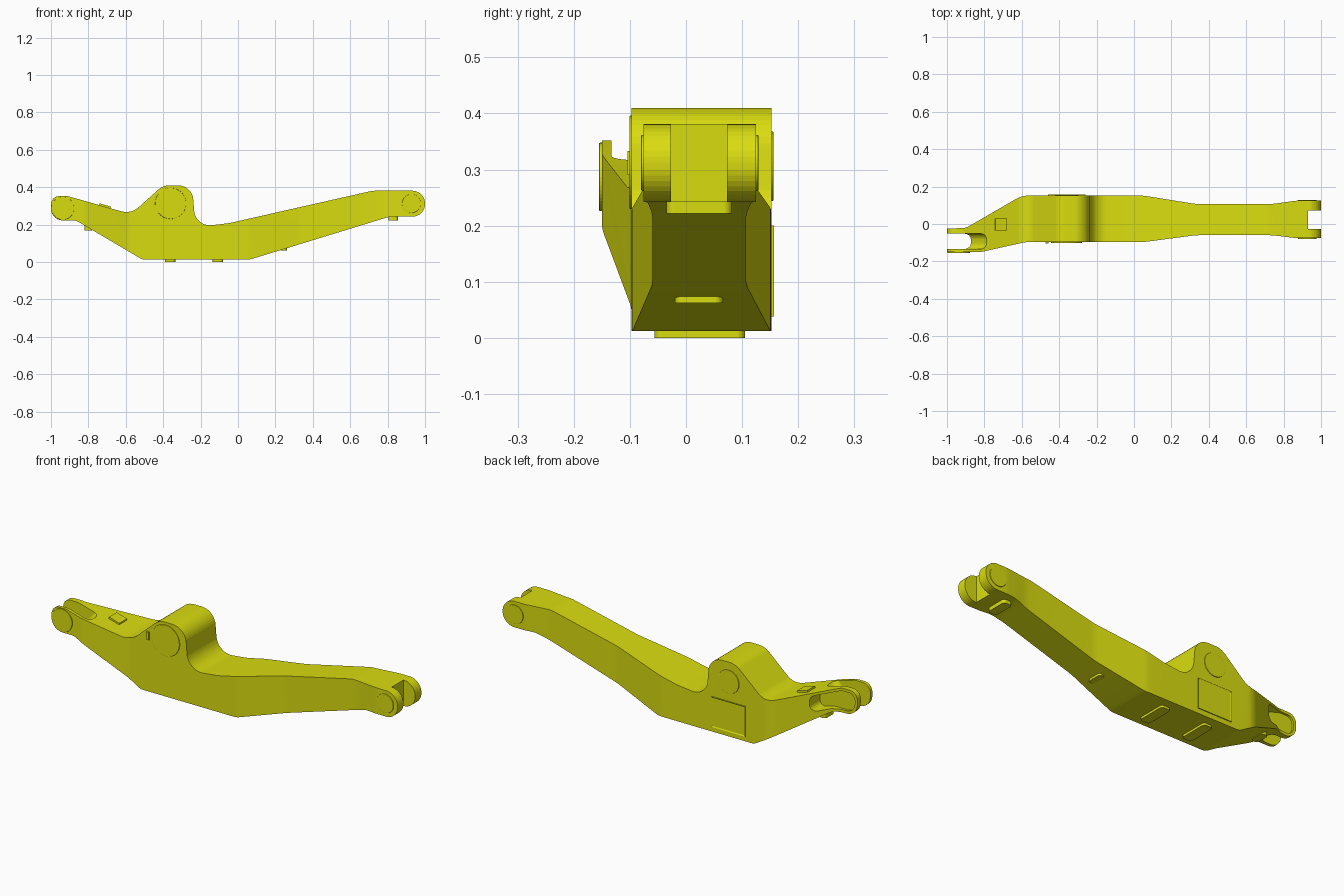
import bpy, bmesh, math
from mathutils import Vector, Matrix

if "Cube" in bpy.data.objects:
    bpy.data.objects.remove(bpy.data.objects["Cube"], do_unlink=True)

yellow = bpy.data.materials.new("machine yellow")
yellow.use_nodes = True
color = (0.70, 0.72, 0.005, 1)
yellow.diffuse_color = color
yellow.node_tree.nodes["Principled BSDF"].inputs["Base Color"].default_value = color


def rounded(corners, step=9):
    """Fillet each (u, v, radius) corner of a polygon."""
    out, n = [], len(corners)
    for i, (u, v, r) in enumerate(corners):
        p = Vector((u, v))
        a = Vector(corners[i - 1][:2]) - p
        b = Vector(corners[(i + 1) % n][:2]) - p
        if r == 0:
            out.append(p)
            continue
        half = a.angle(b) / 2
        t = min(r / math.tan(half), 0.49 * a.length, 0.49 * b.length)
        r = t * math.tan(half)
        mid = p + (a.normalized() + b.normalized()).normalized() * r / math.sin(half)
        s, e = p + a.normalized() * t - mid, p + b.normalized() * t - mid
        turn = math.atan2(s.x * e.y - s.y * e.x, s.dot(e))
        k = max(2, math.ceil(abs(math.degrees(turn)) / step))
        for j in range(k + 1):
            out.append(mid + Matrix.Rotation(turn * j / k, 2) @ s)
    return out


def prism(name, outline, axis, lo, hi, shear=0.0):
    """Extrude an outline along y (x-z outline) or z (x-y outline)."""
    bm = bmesh.new()
    ends = []
    for w, dx in ((lo, 0), (hi, shear)):
        pts = [(p[0] + dx, w, p[1]) if axis == "y" else (p[0] + dx, p[1], w) for p in outline]
        ends.append([bm.verts.new(p) for p in pts])
    bm.faces.new(ends[0])
    bm.faces.new(ends[1][::-1])
    n = len(outline)
    for i in range(n):
        j = (i + 1) % n
        bm.faces.new((ends[0][i], ends[1][i], ends[1][j], ends[0][j]))
    bmesh.ops.recalc_face_normals(bm, faces=bm.faces)
    mesh = bpy.data.meshes.new(name)
    bm.to_mesh(mesh)
    bm.free()
    obj = bpy.data.objects.new(name, mesh)
    bpy.context.collection.objects.link(obj)
    mesh.materials.append(yellow)
    return obj


def rect(x0, x1, v0, v1, r=0.0):
    return rounded([(x0, v0, r), (x1, v0, r), (x1, v1, r), (x0, v1, r)])


def combine(obj, tool, operation):
    mod = obj.modifiers.new(operation.lower(), "BOOLEAN")
    mod.operation, mod.object, mod.solver = operation, tool, "EXACT"
    bpy.context.view_layer.objects.active = obj
    bpy.ops.object.modifier_apply(modifier=mod.name)
    bpy.data.objects.remove(tool, do_unlink=True)


def bevel(obj, width):
    mod = obj.modifiers.new("edge", "BEVEL")
    mod.width, mod.segments = width, 2
    mod.limit_method, mod.angle_limit = "ANGLE", math.radians(40)


def boss(name, x, z, r, lo, hi):
    ring = [(x + r * math.cos(a), z + r * math.sin(a))
            for a in (math.tau * i / 48 for i in range(48))]
    bevel(prism(name, ring, "y", lo, hi), 0.002)


# Lever beam: side silhouette crossed with the plan silhouette
side = [(-1, .352, .064), (-.91, .352, .06), (-.572, .256, .1), (-.40, .41, .09),
        (-.245, .41, .09), (-.228, .187, .11), (-.05, .207, .25), (.72, .381, .12),
        (1, .381, .069), (1, .242, .069), (.81, .242, .1), (.06, .012, .08),
        (-.51, .012, .06), (-.866, .222, .06), (-1, .222, .064)]
plan = [(-1.1, -.025, 0), (-.90, -.022, .08), (-.60, .152, .14), (.05, .152, .3),
        (.33, .107, .3), (.74, .107, .3), (.87, .125, .2), (1.1, .125, 0),
        (1.1, -.076, 0), (.87, -.076, .2), (.74, -.06, .3), (.33, -.06, .3),
        (.05, -.097, .3), (-.58, -.097, .14), (-.82, -.15, .16), (-1.1, -.15, 0)]
beam = prism("lever_beam", rounded(side), "y", -.3, .3)
combine(beam, prism("plan_cutter", rounded(plan, 4), "z", -.2, .6), "INTERSECT")

# Square fork slot at one end, slanted round-ended slot at the other
combine(beam, prism("fork_slot", rect(.93, 1.2, -.027, .073), "z", .1, .5), "DIFFERENCE")
combine(beam, prism("slanted_slot", rect(-1.3, -.89, -.133, -.052, .035), "z", .2, .36, .14),
        "DIFFERENCE")

# Recess in the back face of the narrow fork
pocket = [(-.985, .337, .05), (-.91, .337, .05), (-.77, .298, .03),
          (-.77, .212, .03), (-.86, .237, .04), (-.985, .237, .05)]
combine(beam, prism("fork_pocket", rounded(pocket), "y", -.034, .2), "DIFFERENCE")
bpy.ops.object.select_all(action="DESELECT")
beam.select_set(True)
bpy.context.view_layer.objects.active = beam
bpy.ops.object.shade_smooth_by_angle(angle=math.radians(5))

# Pivot bosses
boss("pivot_boss_front", -.36, .313, .083, -.101, -.08)
boss("pivot_boss_back", -.36, .306, .062, .13, .156)
boss("fork_boss_front", .927, .312, .05, -.08, -.06)
boss("fork_boss_back", .927, .312, .05, .11, .129)
boss("narrow_fork_boss", -.937, .287, .061, -.155, -.14)

# Weld bars under the beam
for name, x0, x1, y0, y1, z0, z1 in (
        ("belly_bar_rear", -.39, -.335, -.056, .105, 0, .02),
        ("belly_bar_middle", -.135, -.08, -.056, .105, 0, .02),
        ("ramp_bar", .228, .262, -.02, .066, .062, .09),
        ("fork_bar", .805, .855, -.035, .082, .222, .26),
        ("narrow_ramp_bar", -.82, -.78, -.09, -.01, .168, .2)):
    prism(name, rect(x0, x1, y0, y1, .015), "z", z0, z1)
prism("front_tab", rect(-.472, -.458, .29, .333), "y", -.104, -.09)

# Pad lying on the sloping top
pad = prism("top_pad", rect(-.032, .032, -.035, .03), "z", -.01, .009)
pad.location = (-.712, 0, .296)
pad.rotation_euler.y = math.radians(15.9)

# Framed plate on the back
plate = prism("back_plate", rect(-.46, -.26, .038, .2), "y", .145, .1565)
bm = bmesh.new()
bm.from_mesh(plate.data)
face = max(bm.faces, key=lambda f: f.calc_center_median().y)
bmesh.ops.inset_region(bm, faces=[face], thickness=.008)
bmesh.ops.translate(bm, verts=face.verts, vec=(0, -.003, 0))
bm.to_mesh(plate.data)
bm.free()
